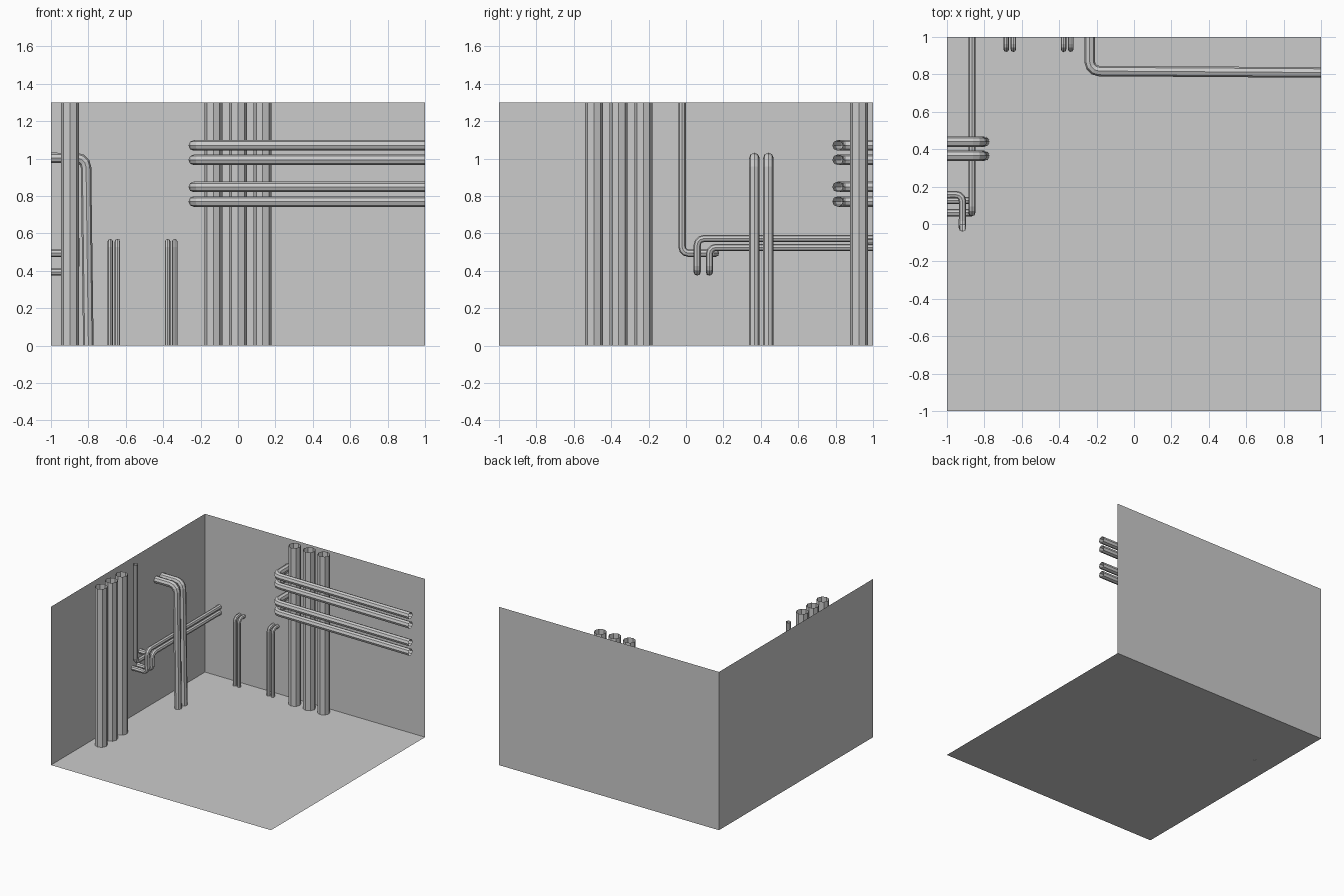
import bpy, bmesh
from math import sin, cos, pi
from mathutils import Vector

if "Cube" in bpy.data.objects:
    bpy.data.objects.remove(bpy.data.objects["Cube"])

H = 1.3


def panel(name, corners):
    me = bpy.data.meshes.new(name)
    me.from_pydata(corners, [], [range(len(corners))])
    ob = bpy.data.objects.new(name, me)
    bpy.context.collection.objects.link(ob)


def rounded(points, r, steps=3):
    """Path with every inner corner replaced by an arc of radius r."""
    pts = [Vector(p) for p in points]
    out = [pts[0]]
    for prev, p, nxt in zip(pts, pts[1:], pts[2:]):
        a, b = (prev - p).normalized(), (nxt - p).normalized()
        c = p + r * (a + b)
        for i in range(steps + 1):
            t = i / steps * pi / 2
            out.append(c - r * (b * cos(t) + a * sin(t)))
    return out + [pts[-1]]


def pipe(name, points, radius, bend=0.05):
    """Open eight-sided tube swept along a path."""
    path = rounded(points, bend)
    cu = bpy.data.curves.new(name, 'CURVE')
    cu.dimensions = '3D'
    cu.bevel_depth = radius
    cu.bevel_resolution = 2
    cu.use_fill_caps = False
    sp = cu.splines.new('POLY')
    sp.use_smooth = False
    sp.points.add(len(path) - 1)
    for q, p in zip(sp.points, path):
        q.co = (*p, 1)
    ob = bpy.data.objects.new(name, cu)
    bpy.context.collection.objects.link(ob)


# room corner
panel("floor", [(-1, -1, 0), (1, -1, 0), (1, 1, 0), (-1, 1, 0)])
panel("left_wall", [(-1, -1, 0), (-1, 1, 0), (-1, 1, H), (-1, -1, H)])
panel("back_wall", [(-1, 1, 0), (1, 1, 0), (1, 1, H), (-1, 1, H)])

# thick floor-to-ceiling pipes, three on each wall
for i in (-1, 0, 1):
    x, y = 0.132 * i, -0.36 + 0.132 * i
    pipe("back_riser", [(x, 0.925, 0), (x, 0.925, H)], 0.048)
    pipe("left_riser", [(-0.898, y, 0), (-0.898, y, H)], 0.048)

# horizontal pipes bending into the back wall
for z in (1.07, 0.993, 0.848, 0.77):
    pipe("back_horizontal_pipe",
         [(1, 0.81, z), (-0.237, 0.818, z), (-0.237, 1, z)], 0.028)

# upright pair bending into the left wall
for y in (0.365, 0.44):
    pipe("left_upright_pipe",
         [(-0.80, y, 0), (-0.813, y, 1.003), (-1, y, 1.003)], 0.028)

# short thin pairs bending into the back wall
for x in (-0.683, -0.645, -0.376, -0.338):
    pipe("back_short_pipe",
         [(x, 0.935, 0), (x, 0.935, 0.555), (x, 1, 0.555)], 0.015, 0.03)

# long thin pipes along the left wall, dropping and turning into it
for y, z in ((0.06, 0.572), (0.125, 0.525)):
    pipe("left_long_pipe",
         [(-0.867, 1, z), (-0.867, y, z), (-0.867, y, 0.393), (-1, y, 0.393)],
         0.019, 0.035)

# thin drop pipe from the ceiling, turning along and then into the left wall
pipe("left_drop_pipe",
     [(-0.917, -0.021, H), (-0.917, -0.021, 0.494), (-0.917, 0.157, 0.494),
      (-1, 0.157, 0.494)], 0.02, 0.035)
